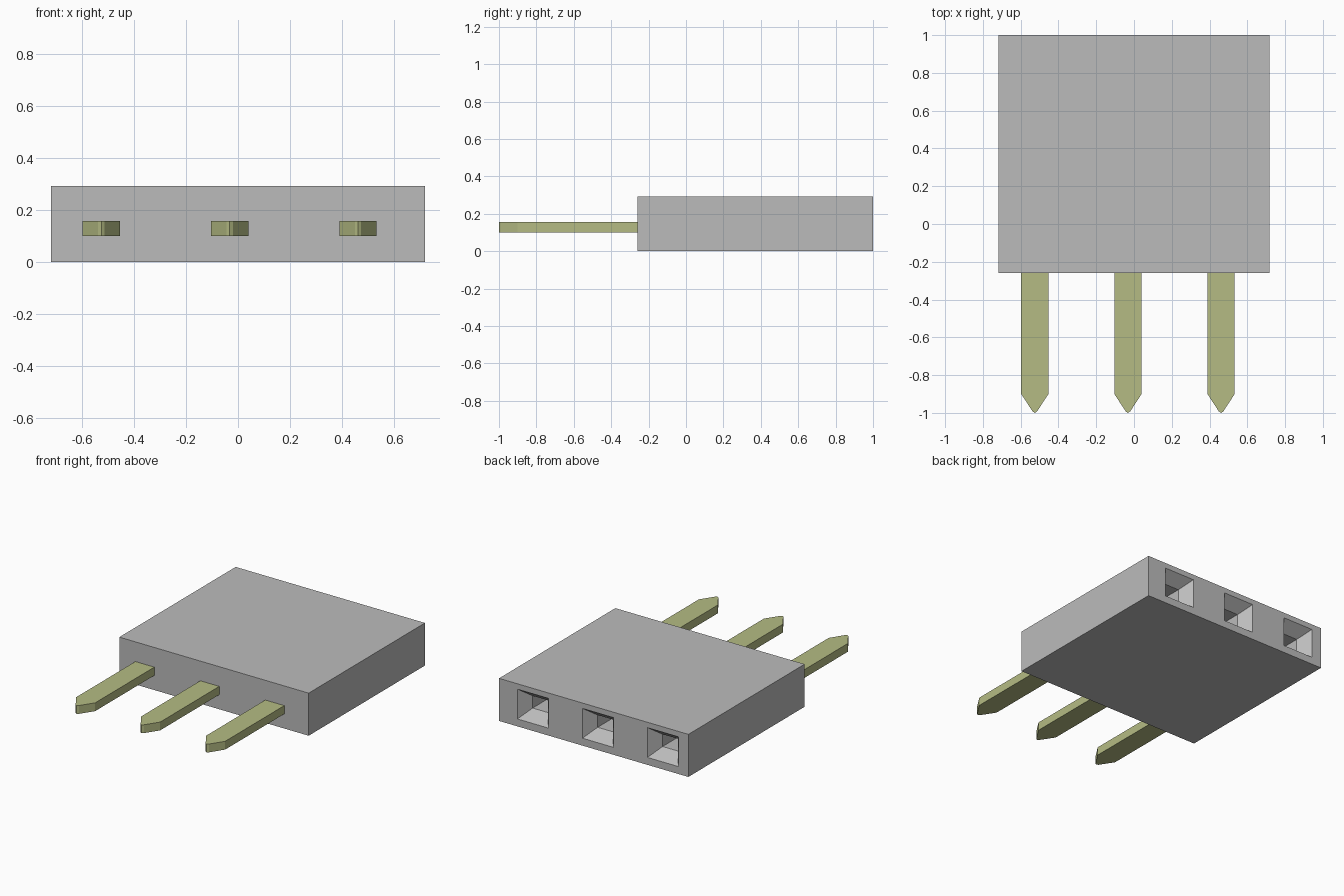
import bpy
import bmesh

if "Cube" in bpy.data.objects:
    bpy.data.objects.remove(bpy.data.objects["Cube"], do_unlink=True)


def material(name, rgb):
    m = bpy.data.materials.new(name)
    m.use_nodes = True
    m.diffuse_color = (*rgb, 1)
    m.node_tree.nodes["Principled BSDF"].inputs["Base Color"].default_value = (*rgb, 1)
    return m


def finish(bm, name, mat):
    bmesh.ops.remove_doubles(bm, verts=bm.verts, dist=1e-5)
    bmesh.ops.recalc_face_normals(bm, faces=bm.faces)
    mesh = bpy.data.meshes.new(name)
    bm.to_mesh(mesh)
    bm.free()
    mesh.materials.append(mat)
    obj = bpy.data.objects.new(name, mesh)
    bpy.context.collection.objects.link(obj)
    return obj


def face(bm, points):
    return bm.faces.new([bm.verts.new(p) for p in points])


def ring(cx, cz, half_w, half_h, y):
    return [(cx + sx * half_w, y, cz + sz * half_h)
            for sx, sz in ((-1, -1), (1, -1), (1, 1), (-1, 1))]


grey = material("grey plastic", (0.5, 0.5, 0.5))
olive = material("olive brass", (0.46, 0.50, 0.23))

PIN_X = (-0.525, -0.032, 0.461)
W, FRONT, BACK, H = 0.718, -0.26, 1.0, 0.292

# Housing: back wall divided into cells, leaving the socket mouths open
bm = bmesh.new()
MOUTH_W, MOUTH_H, MOUTH_Z = 0.117, 0.102, 0.153
xs = [-W] + [x + s * MOUTH_W for x in PIN_X for s in (-1, 1)] + [W]
zs = [0, MOUTH_Z - MOUTH_H, MOUTH_Z + MOUTH_H, H]
for i in range(len(xs) - 1):
    for j in range(3):
        if i % 2 == 1 and j == 1:
            continue
        a, b, c, d = xs[i], xs[i + 1], zs[j], zs[j + 1]
        face(bm, [(a, BACK, c), (b, BACK, c), (b, BACK, d), (a, BACK, d)])

# Housing: outer walls, sharing the cut points along the back edges
face(bm, ring(0, H / 2, W, H / 2, FRONT))
for z in (0, H):
    face(bm, [(-W, FRONT, z), (W, FRONT, z)] + [(x, BACK, z) for x in reversed(xs)])
for x in (-W, W):
    face(bm, [(x, FRONT, 0), (x, FRONT, H)] + [(x, BACK, z) for z in reversed(zs)])

# Sockets: tapered mouth, straight bore and end wall
for x in PIN_X:
    rings = [ring(x, MOUTH_Z, MOUTH_W, MOUTH_H, BACK),
             ring(x, MOUTH_Z, 0.058, 0.042, BACK - 0.08),
             ring(x, MOUTH_Z, 0.058, 0.042, BACK - 0.65)]
    for r0, r1 in zip(rings, rings[1:]):
        for k in range(4):
            n = (k + 1) % 4
            face(bm, [r0[k], r0[n], r1[n], r1[k]])
    face(bm, rings[-1])
finish(bm, "housing", grey)

# Pins: flat bars with a pointed, slightly blunted tip
outline = [(-0.072, FRONT + 0.01), (-0.072, -0.90), (-0.012, -0.992), (0, -1.0),
           (0.012, -0.992), (0.072, -0.90), (0.072, FRONT + 0.01)]
for name, x in zip(("right_pin", "middle_pin", "left_pin"), PIN_X):
    bm = bmesh.new()
    base = face(bm, [(x + px, py, 0.10) for px, py in outline])
    top = bmesh.ops.extrude_face_region(bm, geom=[base], use_keep_orig=True)
    bmesh.ops.translate(bm, vec=(0, 0, 0.057),
                        verts=[v for v in top["geom"] if isinstance(v, bmesh.types.BMVert)])
    finish(bm, name, olive)
